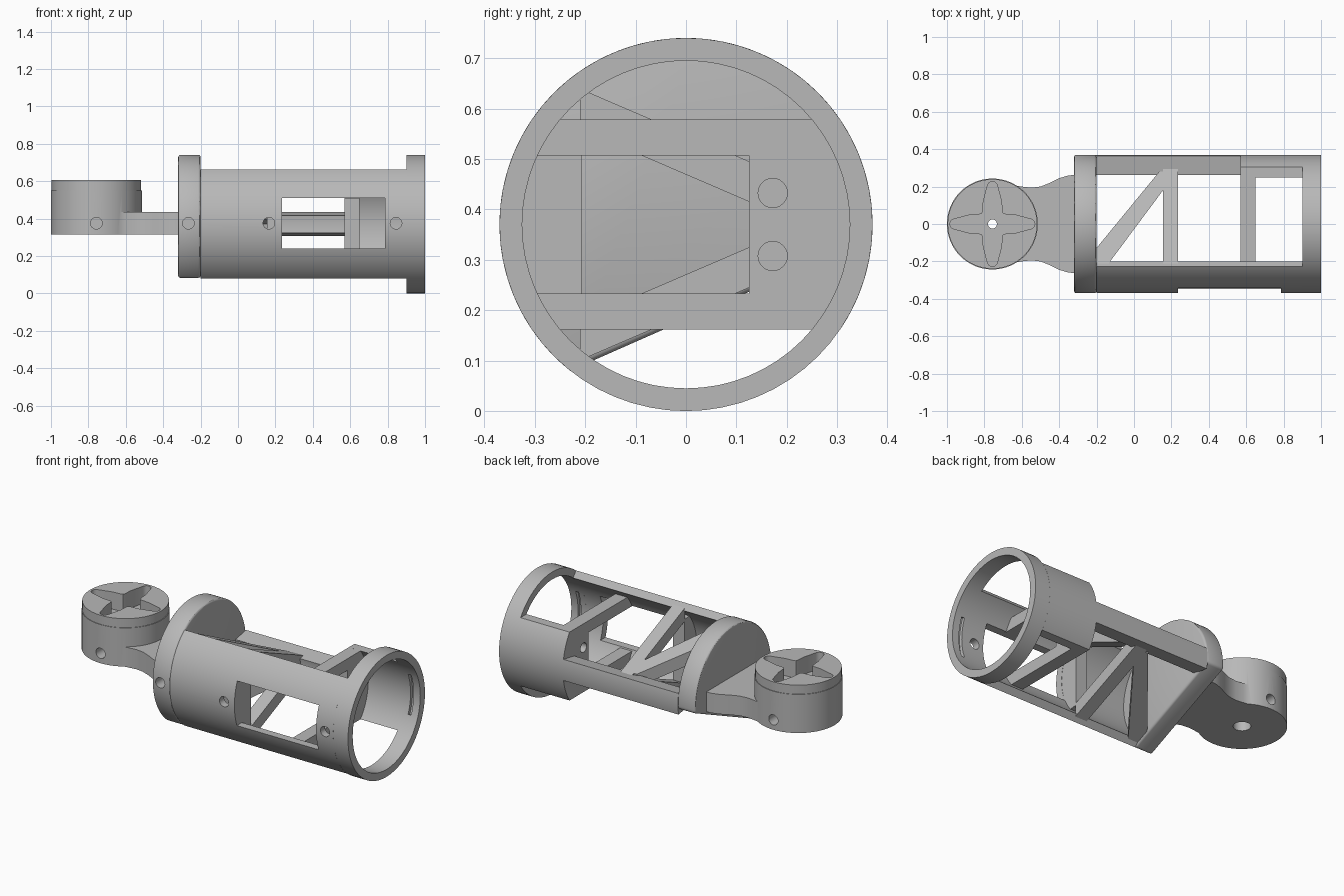
import bpy, bmesh
from math import sin, cos, pi, radians
from mathutils import Vector

cube = bpy.data.objects.get("Cube")
if cube:
    bpy.data.objects.remove(cube)

mat = bpy.data.materials.new("plain_grey")
mat.use_nodes = True
GREY = (0.48, 0.48, 0.48, 1)
mat.diffuse_color = GREY
mat.node_tree.nodes["Principled BSDF"].inputs["Base Color"].default_value = GREY

R, RI, CZ = 0.37, 0.325, 0.37      # tube radii and axis height
HX = -0.757                        # hub centre


def arc(r, a0, a1, n=48, c=(0, 0)):
    """Points on an arc, angles in degrees."""
    return [(c[0] + r * cos(radians(a0 + (a1 - a0) * i / n)),
             c[1] + r * sin(radians(a0 + (a1 - a0) * i / n))) for i in range(n + 1)]


def circle(r, c=(0, 0), n=64):
    return arc(r, 0, 360, n, c)[:-1]


def rect(a0, a1, b0, b1):
    return [(a0, b0), (a1, b0), (a1, b1), (a0, b1)]


def prism(name, pts, lo, hi, axis="x", slope=0):
    """Extrude a 2D outline along an axis; x outlines are (y, height from tube axis)."""
    place = {"x": lambda u, v, w: (w, u, v + CZ),
             "y": lambda u, v, w: (u, w, v),
             "z": lambda u, v, w: (u, v, w + slope * v)}[axis]
    bm = bmesh.new()
    ends = [[bm.verts.new(place(u, v, w)) for u, v in pts] for w in (lo, hi)]
    n = len(pts)
    bm.faces.new(ends[0])
    bm.faces.new(ends[1][::-1])
    for i in range(n):
        j = (i + 1) % n
        bm.faces.new((ends[0][i], ends[1][i], ends[1][j], ends[0][j]))
    bmesh.ops.recalc_face_normals(bm, faces=bm.faces)
    mesh = bpy.data.meshes.new(name)
    bm.to_mesh(mesh)
    bm.free()
    mesh.materials.append(mat)
    ob = bpy.data.objects.new(name, mesh)
    bpy.context.collection.objects.link(ob)
    return ob


def combine(ob, others, operation="DIFFERENCE"):
    """Apply booleans and remove the helper objects."""
    for other in others:
        other.hide_render = True
        mod = ob.modifiers.new("bool", "BOOLEAN")
        mod.operation, mod.solver, mod.object = operation, "EXACT", other
    bpy.context.view_layer.update()
    deps = bpy.context.evaluated_depsgraph_get()
    mesh = bpy.data.meshes.new_from_object(ob.evaluated_get(deps))
    ob.modifiers.clear()
    ob.data = mesh
    for other in others:
        bpy.data.objects.remove(other)
    return ob


def sector(name, r0, r1, a0, a1, x0, x1):
    return prism(name, arc(r1, a0, a1) + arc(r0, a1, a0), x0, x1)


def side_hole(x, y0, y1):
    return prism("hole_cutter", circle(0.031, (x, CZ + 0.005), 24), y0, y1, "y")


parts = []

# End ring, with a shallow arc groove on each inner side
ring = prism("end_ring", circle(R), 0.9, 1.0)
combine(ring, [prism("bore", circle(RI), 0.8, 1.1)])
combine(ring, [sector("groove", 0.3, 0.343, a - 22, a + 22, 0.935, 0.955) for a in (0, 180)])
parts.append(ring)

# Front shell with window and screw holes
shell = sector("front_shell", RI, R, 128, 232, -0.2, 0.9)
combine(shell, [prism("window", rect(0.235, 0.785, 0.24, 0.51), -0.5, -0.2, "y"),
                side_hole(0.165, -0.5, -0.2), side_hole(0.845, -0.5, -0.2)])
parts.append(shell)

# Bulkhead disc, cut off along a sloping chord underneath
disc = prism("bulkhead_disc", arc(R, -4, 231.6, 80), -0.32, -0.2)
edges = disc.modifiers.new("soft_edge", "BEVEL")
edges.width, edges.segments, edges.limit_method = 0.012, 3, "ANGLE"
edges.angle_limit = radians(60)
combine(disc, [side_hole(-0.265, -0.5, -0.3)])
parts.append(disc)

# Back shell: flat top and bottom edges
flat = 0.208
back = [p for p in arc(R, -34.2, 34.2)] + [p for p in arc(RI, 39.8, -39.8)]
parts.append(prism("back_shell", back, 0.57, 0.9))

# Cross plate with rectangular opening and two round holes
plate = prism("cross_plate", rect(-0.4, 0.4, -flat, flat), 0.57, 0.65)
combine(plate, [prism("limit", circle(0.335), 0.4, 0.8)], "INTERSECT")
combine(plate, [prism("opening", rect(-0.5, 0.125, -0.137, 0.137), 0.5, 0.7)]
        + [prism("bore", circle(0.029, (0.172, s * 0.0625), 24), 0.5, 0.7) for s in (-1, 1)])
parts.append(plate)

# Back rail
parts.append(sector("back_rail", 0.265, R, -10, 10, -0.205, 0.575))

# Sloping braces, upper and lower
straight = rect(0.155, 0.235, -0.21, 0.3)
diagonal = [(-0.21, -0.21), (-0.135, -0.21), (0.17, 0.2), (0.17, 0.28), (0.135, 0.28), (-0.21, -0.14)]
for side, s in (("upper", 1), ("lower", -1)):
    for kind, outline in (("straight", straight), ("diagonal", diagonal)):
        mid = CZ + s * 0.139
        parts.append(prism(side + "_" + kind + "_brace", outline,
                           mid - 0.04, mid + 0.04, "z", -s * 0.43))

# Rib behind the front shell
rib = [(-0.207, -0.2), (-0.207, 0.2)] + arc(0.335, 142, 218, 24)
rib = prism("shell_rib", rib, 0.155, 0.234)
parts.append(combine(rib, [side_hole(0.165, -0.5, -0.25)]))

# Arm with concave flanks
flank = [(-0.31, 0.262), (-0.35, 0.26), (-0.4, 0.245), (-0.45, 0.22),
         (-0.5, 0.2), (-0.55, 0.194), (-0.6, 0.2), (-0.63, 0.205)]
arm_outline = flank + [(HX, 0.1), (HX, -0.1)] + [(x, -y) for x, y in flank[::-1]]
arm = prism("arm", arm_outline, 0.315, 0.435, "z")

# Hub: cylinder with slightly smaller cap and a four-armed recess
hub = prism("hub", circle(0.243, (HX, 0)), 0.315, 0.55, "z")
combine(hub, [arm, prism("hub_cap", circle(0.2395, (HX, 0)), 0.5, 0.605, "z")], "UNION")
star = []
for k in range(4):
    turn = k * 90
    star += arc(0.027, turn - 80, turn + 80, 8,
                (HX + 0.2 * cos(radians(turn)), 0.2 * sin(radians(turn))))
    star += [(HX + r * cos(radians(turn + a)), r * sin(radians(turn + a)))
             for r, a in ((0.13, 22), (0.085, 38), (0.08, 45), (0.085, 52), (0.13, 68))]
combine(hub, [prism("star", star, 0.5, 0.7, "z"),
              prism("bore", circle(0.024, (HX, 0), 24), 0.2, 0.7, "z"),
              prism("counterbore", circle(0.048, (HX, 0), 24), 0.2, 0.4, "z"),
              side_hole(HX, -0.5, -0.12), side_hole(HX, 0.12, 0.5)])
hub.name = "hub_and_arm"
parts.append(hub)

# Smooth round faces, keep edges sharp
for ob in bpy.context.selected_objects:
    ob.select_set(False)
for ob in parts:
    ob.select_set(True)
bpy.context.view_layer.objects.active = parts[0]
bpy.ops.object.shade_smooth_by_angle(angle=radians(30))
